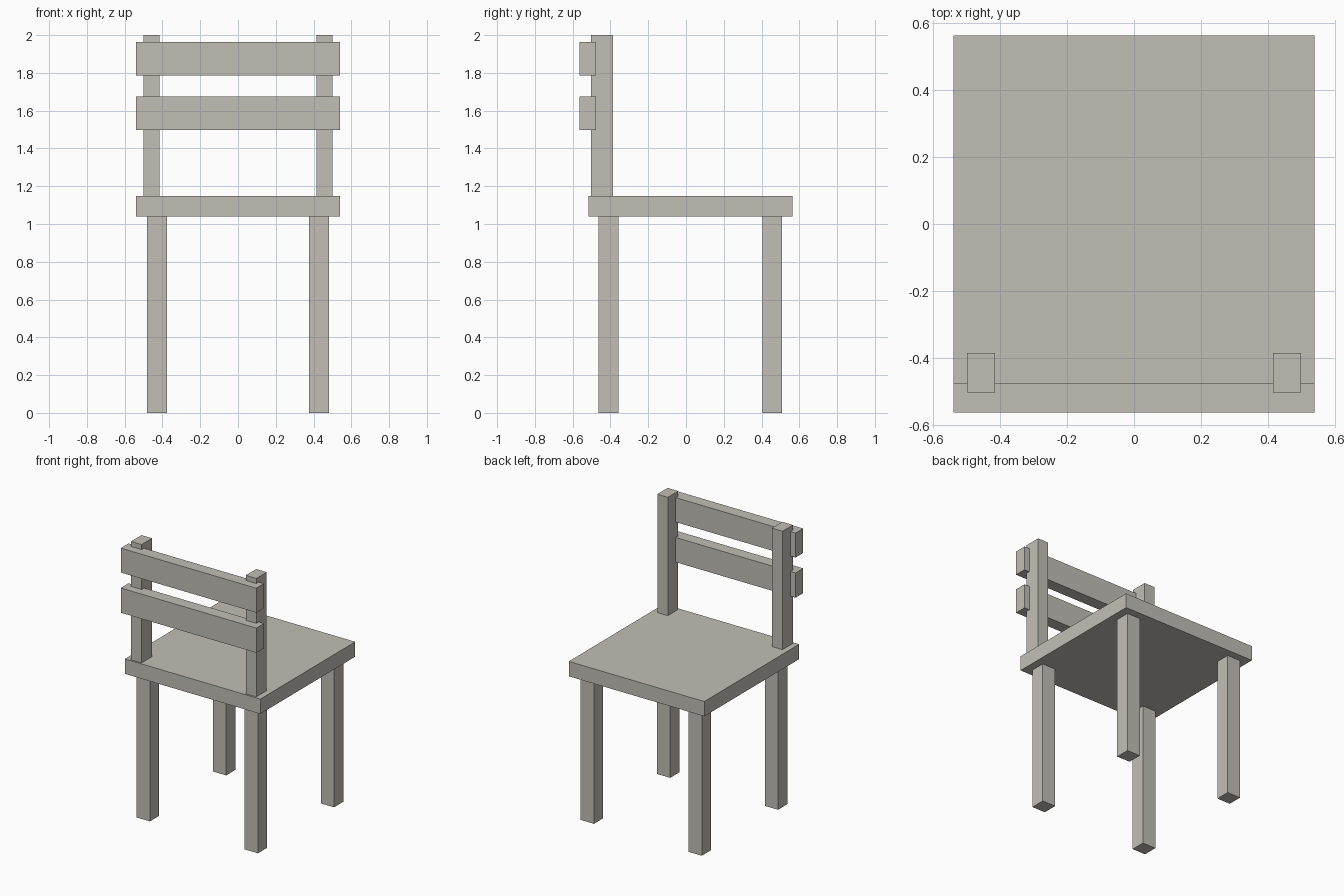
import bpy
from mathutils import Matrix, Vector
import bmesh

cube = bpy.data.objects.get("Cube")
if cube:
    bpy.data.objects.remove(cube, do_unlink=True)

# Single wood colour
wood = bpy.data.materials.new("pale_wood")
wood.use_nodes = True
colour = (0.54, 0.52, 0.47, 1)
wood.diffuse_color = colour
wood.node_tree.nodes["Principled BSDF"].inputs["Base Color"].default_value = colour


def board(name, x, y, z):
    """Box spanning the given (low, high) range on each axis."""
    low, high = (Vector(corner) for corner in zip(x, y, z))
    bm = bmesh.new()
    placement = Matrix.Translation((low + high) / 2) @ Matrix.Diagonal((*(high - low), 1))
    bmesh.ops.create_cube(bm, size=1, matrix=placement)
    mesh = bpy.data.meshes.new(name)
    bm.to_mesh(mesh)
    bm.free()
    mesh.materials.append(wood)
    obj = bpy.data.objects.new(name, mesh)
    bpy.context.collection.objects.link(obj)


WIDTH = (-0.54, 0.54)
SEAT_BOTTOM, SEAT_TOP = 1.04, 1.147

# Seat
board("seat", WIDTH, (-0.517, 0.563), (SEAT_BOTTOM, SEAT_TOP))

# Legs and backrest posts, mirrored left and right
for side, sign in (("left", 1), ("right", -1)):
    leg_x = sorted((sign * 0.377, sign * 0.483))
    post_x = sorted((sign * 0.415, sign * 0.499))
    board(f"front_leg_{side}", leg_x, (-0.463, -0.358), (0, SEAT_BOTTOM))
    board(f"back_leg_{side}", leg_x, (0.404, 0.509), (0, SEAT_BOTTOM))
    board(f"backrest_post_{side}", post_x, (-0.504, -0.386), (SEAT_TOP, 2))

# Backrest slats, let into the posts
for name, z in (("lower_slat", (1.498, 1.676)), ("upper_slat", (1.787, 1.963))):
    board(name, WIDTH, (-0.563, -0.476), z)
